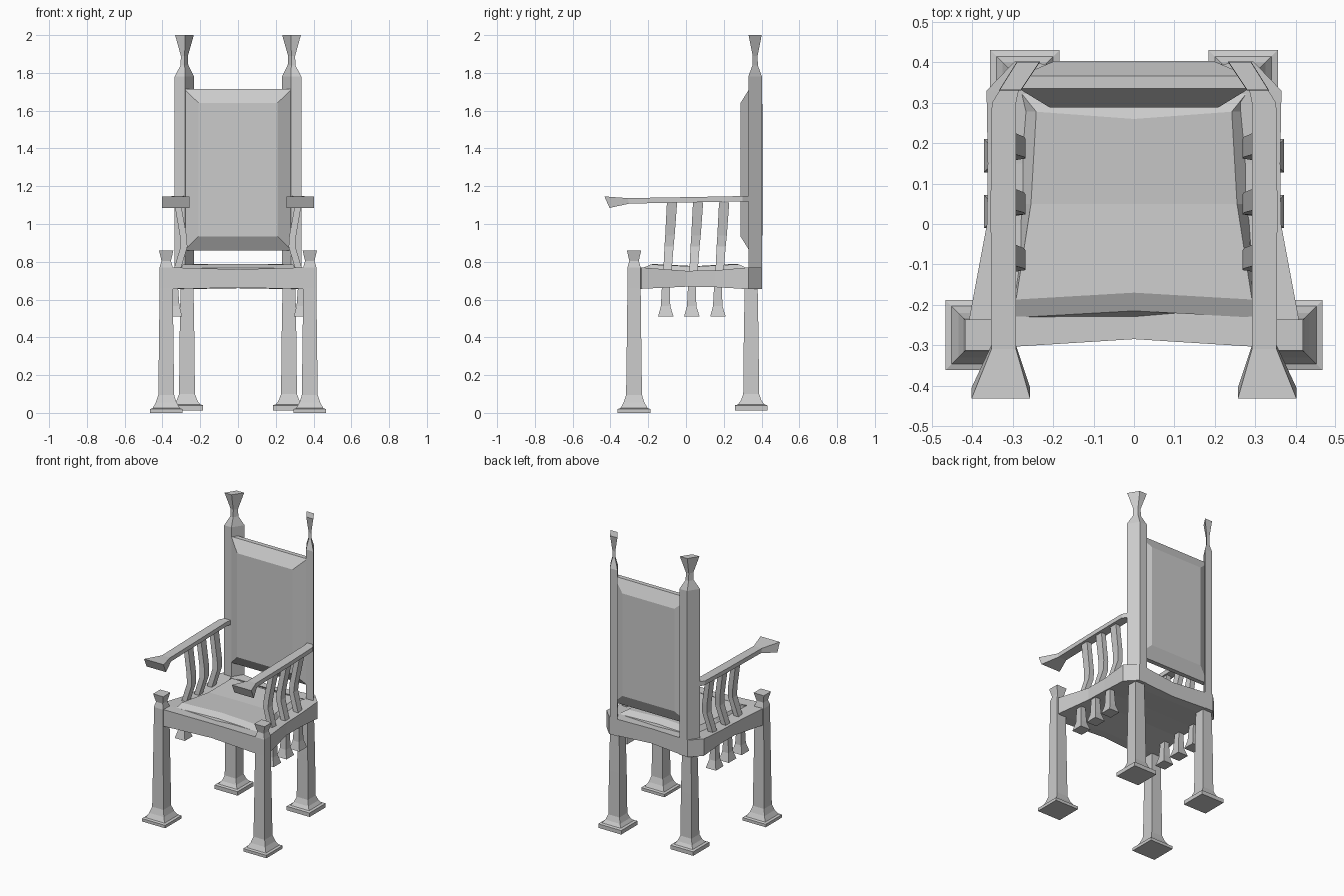
import bpy, bmesh


def loft(name, rings, mirror=False):
    """Skin a list of equal-sized point rings and cap both ends."""
    bm = bmesh.new()
    vr = [[bm.verts.new(p) for p in r] for r in rings]
    n = len(rings[0])
    for a, b in zip(vr, vr[1:]):
        for i in range(n):
            j = (i + 1) % n
            bm.faces.new((a[i], a[j], b[j], b[i]))
    bm.faces.new(vr[0])
    bm.faces.new(vr[-1])
    bmesh.ops.recalc_face_normals(bm, faces=bm.faces)
    me = bpy.data.meshes.new(name)
    bm.to_mesh(me)
    bm.free()
    ob = bpy.data.objects.new(name, me)
    bpy.context.collection.objects.link(ob)
    if mirror:
        ob.modifiers.new("Mirror", 'MIRROR')
    return ob


def box_ring(x, y, z, hx, hy):
    return [(x - hx, y - hy, z), (x + hx, y - hy, z),
            (x + hx, y + hy, z), (x - hx, y + hy, z)]


def column(name, x, y, sections):
    return loft(name, [box_ring(x, y, z, h, h) for z, h in sections], True)


# Legs: flared square feet, the front pair ending in small finials
column("front_leg", 0.38, -0.275,
       [(0, 0.087), (0.02, 0.087), (0.025, 0.072), (0.055, 0.055), (0.095, 0.042),
        (0.4, 0.038), (0.66, 0.035), (0.77, 0.035), (0.805, 0.025), (0.86, 0.038)])
column("back_leg", 0.27, 0.345,
       [(0.013, 0.086), (0.04, 0.086), (0.045, 0.070), (0.065, 0.055), (0.1, 0.042),
        (0.4, 0.039), (0.68, 0.034)])


# Back posts: slanted parallelogram section, pinched finial on top
def post_ring(z, s):
    cx, cy = 0.284, 0.366
    corners = [(0.335, 0.33), (0.28, 0.33), (0.232, 0.402), (0.29, 0.402)]
    return [(cx + (x - cx) * s, cy + (y - cy) * s, z) for x, y in corners]


loft("back_post", [post_ring(z, s) for z, s in
                   [(0.655, 1), (1.78, 1), (1.84, 0.4), (1.89, 0.36), (2.0, 0.96)]], True)

# Seat frame: rows from front to back (half width, y, centre y, top z, centre top z, bottom z)
frame = [(0.35, -0.307, -0.285, 0.77, 0.76, 0.657),
         (0.408, -0.235, -0.23, 0.77, 0.757, 0.657),
         (0.364, 0.0, 0.0, 0.752, 0.752, 0.668),
         (0.362, 0.15, 0.15, 0.754, 0.754, 0.666),
         (0.365, 0.33, 0.32, 0.77, 0.757, 0.655),
         (0.295, 0.403, 0.375, 0.77, 0.76, 0.655)]
loft("seat_frame", [[(-x, y, t), (0, yc, tc), (x, y, t),
                     (x, y, b), (0, yc, b + 0.005), (-x, y, b)]
                    for x, y, yc, t, tc, b in frame])

# Cushion: rows (base half width, top half width, y, centre y, top z)
pad = [(0.302, 0.302, -0.232, -0.215, 0.765),
       (0.30, 0.292, -0.187, -0.17, 0.786),
       (0.283, 0.255, 0.05, 0.05, 0.775),
       (0.285, 0.242, 0.278, 0.26, 0.787),
       (0.285, 0.28, 0.325, 0.31, 0.765)]
loft("seat_cushion", [[(-xb, y, 0.745), (-xt, y, z), (0, yc, z + 0.002),
                       (xt, y, z), (xb, y, 0.745)] for xb, xt, y, yc, z in pad])

# Back panel: padded on both faces (y, half width, bottom z, top z)
panel = [(0.288, 0.208, 0.935, 1.64), (0.335, 0.285, 0.86, 1.715),
         (0.366, 0.285, 0.86, 1.715), (0.404, 0.195, 0.94, 1.635)]
loft("back_panel", [[(-x, y, b), (x, y, b), (x, y, t), (-x, y, t)]
                    for y, x, b, t in panel])

# Armrests: bars with flared front ends (x in, x out, y top, y bottom, z bottom, z top)
arm = [(0.257, 0.402, -0.432, -0.405, 1.085, 1.146),
       (0.292, 0.353, -0.31, -0.30, 1.108, 1.137),
       (0.292, 0.355, 0.05, 0.05, 1.115, 1.143),
       (0.292, 0.352, 0.30, 0.30, 1.12, 1.148),
       (0.275, 0.30, 0.38, 0.38, 1.115, 1.15)]
loft("armrest", [[(a, yb, b), (o, yb, b), (o, yt, t), (a, yt, t)]
                 for a, o, yt, yb, b, t in arm], True)

# Arm spindles: kinked bars running through the seat to flared drops
# (x, y offset, z, half x, half y)
spindle = [(0.333, -0.107, 0.51, 0.038, 0.041), (0.333, -0.108, 0.565, 0.023, 0.025),
           (0.335, -0.107, 0.66, 0.018, 0.021), (0.325, -0.098, 0.75, 0.018, 0.022),
           (0.286, -0.09, 0.88, 0.018, 0.024), (0.29, -0.085, 0.94, 0.018, 0.025),
           (0.321, -0.074, 1.115, 0.017, 0.027)]
for k in range(3):
    loft(f"arm_spindle_{k + 1}",
         [box_ring(x, y + 0.138 * k, z, hx, hy) for x, y, z, hx, hy in spindle], True)
